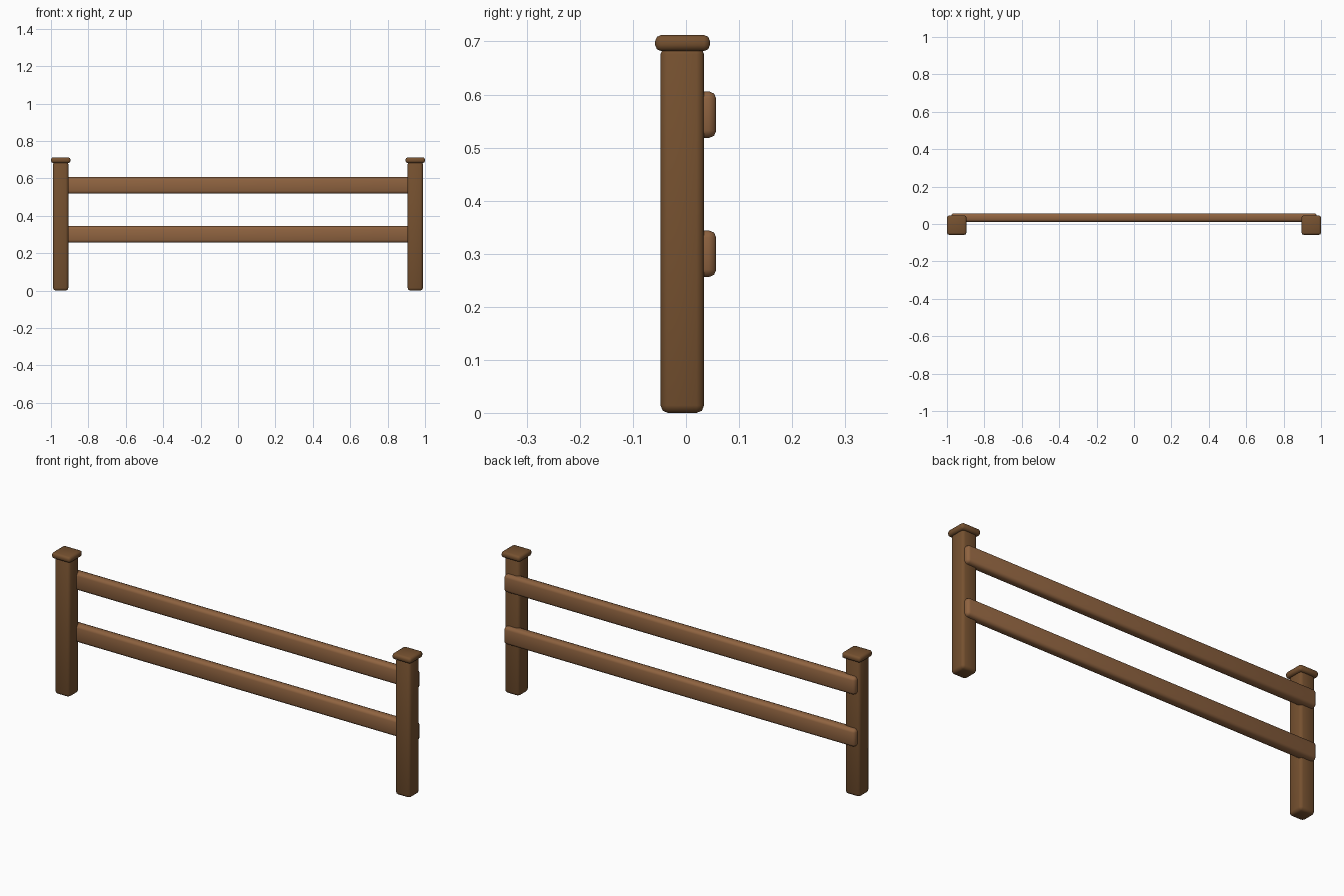
import bpy

if "Cube" in bpy.data.objects:
    bpy.data.objects.remove(bpy.data.objects["Cube"])


def material(name, color):
    m = bpy.data.materials.new(name)
    m.diffuse_color = (*color, 1)
    m.use_nodes = True
    m.node_tree.nodes["Principled BSDF"].inputs["Base Color"].default_value = m.diffuse_color
    return m


POST = material("dark_wood", (0.180, 0.082, 0.029))
RAIL = material("light_wood", (0.275, 0.125, 0.051))


def block(name, x, y, z, mat, bevel):
    """Softened box spanning the given (min, max) ranges."""
    bpy.ops.mesh.primitive_cube_add(
        size=1, location=[(a + b) / 2 for a, b in (x, y, z)])
    o = bpy.context.object
    o.name = name
    o.scale = [b - a for a, b in (x, y, z)]
    bpy.ops.object.transform_apply(location=False, rotation=False, scale=True)
    mod = o.modifiers.new("bevel", 'BEVEL')
    mod.width = bevel
    mod.segments = 2
    mod.limit_method = 'NONE'
    bpy.ops.object.modifier_apply(modifier="bevel")
    o.data.materials.append(mat)
    bpy.ops.object.shade_smooth()
    return o


# Posts with square caps
for side, cx in (("left", -0.948), ("right", 0.948)):
    block(side + "_post", (cx - 0.041, cx + 0.041), (-0.048, 0.034),
          (0.0, 0.69), POST, 0.014)
    block(side + "_post_cap", (cx - 0.052, cx + 0.052), (-0.058, 0.045),
          (0.682, 0.712), POST, 0.011)

# Rails set into the back of the posts
for name, z in (("lower_rail", (0.256, 0.344)), ("upper_rail", (0.518, 0.606))):
    block(name, (-0.978, 0.978), (0.011, 0.057), z, RAIL, 0.014)
